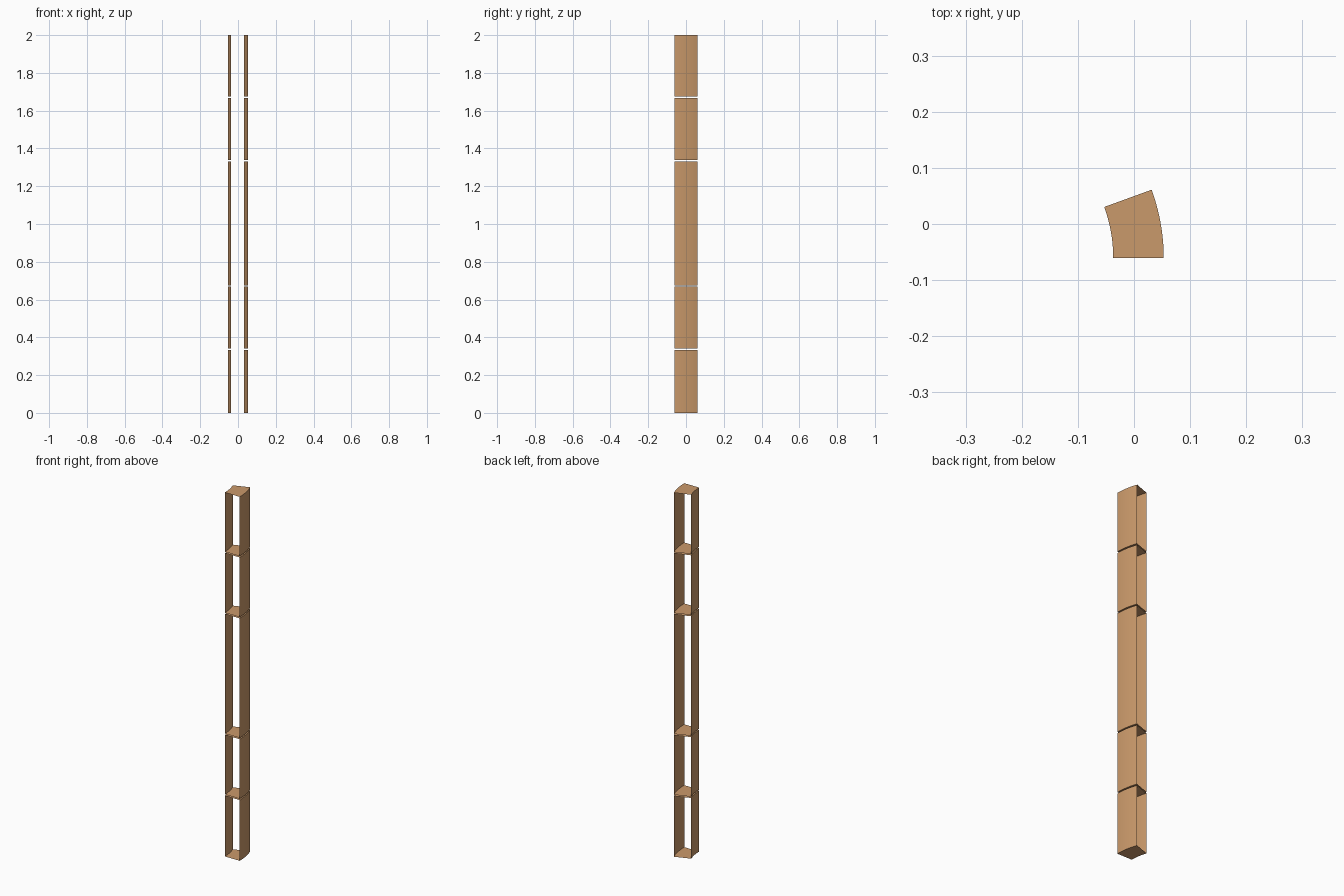
import bpy, bmesh, math

cube = bpy.data.objects.get("Cube")
if cube:
    bpy.data.objects.remove(cube, do_unlink=True)

# Plan of the curved bay: a 20 degree slice of a ring
CX, CY = -0.304, -0.061
R_IN, R_OUT = 0.267, 0.357
SWEEP, STEPS = math.radians(20), 10
GAP = 0.007                      # shelf thickness
LEVELS = [0.3335, 0.668, 1.332, 1.667]

wood = bpy.data.materials.new("light_wood")
wood.use_nodes = True
wood.diffuse_color = (0.59, 0.32, 0.145, 1)
wood.node_tree.nodes["Principled BSDF"].inputs["Base Color"].default_value = wood.diffuse_color


def arc(radius):
    return [(CX + radius * math.cos(SWEEP * i / STEPS),
             CY + radius * math.sin(SWEEP * i / STEPS)) for i in range(STEPS + 1)]


def finish(name, bm, smooth=False):
    mesh = bpy.data.meshes.new(name)
    bm.to_mesh(mesh)
    bm.free()
    mesh.materials.append(wood)
    for poly in mesh.polygons:
        poly.use_smooth = smooth
    obj = bpy.data.objects.new(name, mesh)
    bpy.context.collection.objects.link(obj)


def side_panel(name, radius, z0, z1, outward):
    bm = bmesh.new()
    low = [bm.verts.new((x, y, z0)) for x, y in arc(radius)]
    high = [bm.verts.new((x, y, z1)) for x, y in arc(radius)]
    for i in range(STEPS):
        face = [low[i], low[i + 1], high[i + 1], high[i]]
        bm.faces.new(face if outward else face[::-1])
    finish(name, bm, True)


def board(name, heights):
    # Thin sheets: the last one faces up, the first one faces down
    bm = bmesh.new()
    outline = arc(R_OUT) + arc(R_IN)[::-1]
    for i, z in enumerate(heights):
        verts = [bm.verts.new((x, y, z)) for x, y in outline]
        bm.faces.new(verts if i == len(heights) - 1 else verts[::-1])
    finish(name, bm)


# Horizontal boards
board("bottom_board", [0.0])
board("top_board", [2.0])
for n, z in enumerate(LEVELS, 1):
    board(f"shelf_{n}", [z, z + GAP])

# Curved side panels, one pair for each compartment
starts = [0.0] + [z + GAP for z in LEVELS]
ends = LEVELS + [2.0]
for n, (z0, z1) in enumerate(zip(starts, ends), 1):
    side_panel(f"inner_panel_{n}", R_IN, z0, z1, False)
    side_panel(f"outer_panel_{n}", R_OUT, z0, z1, True)
